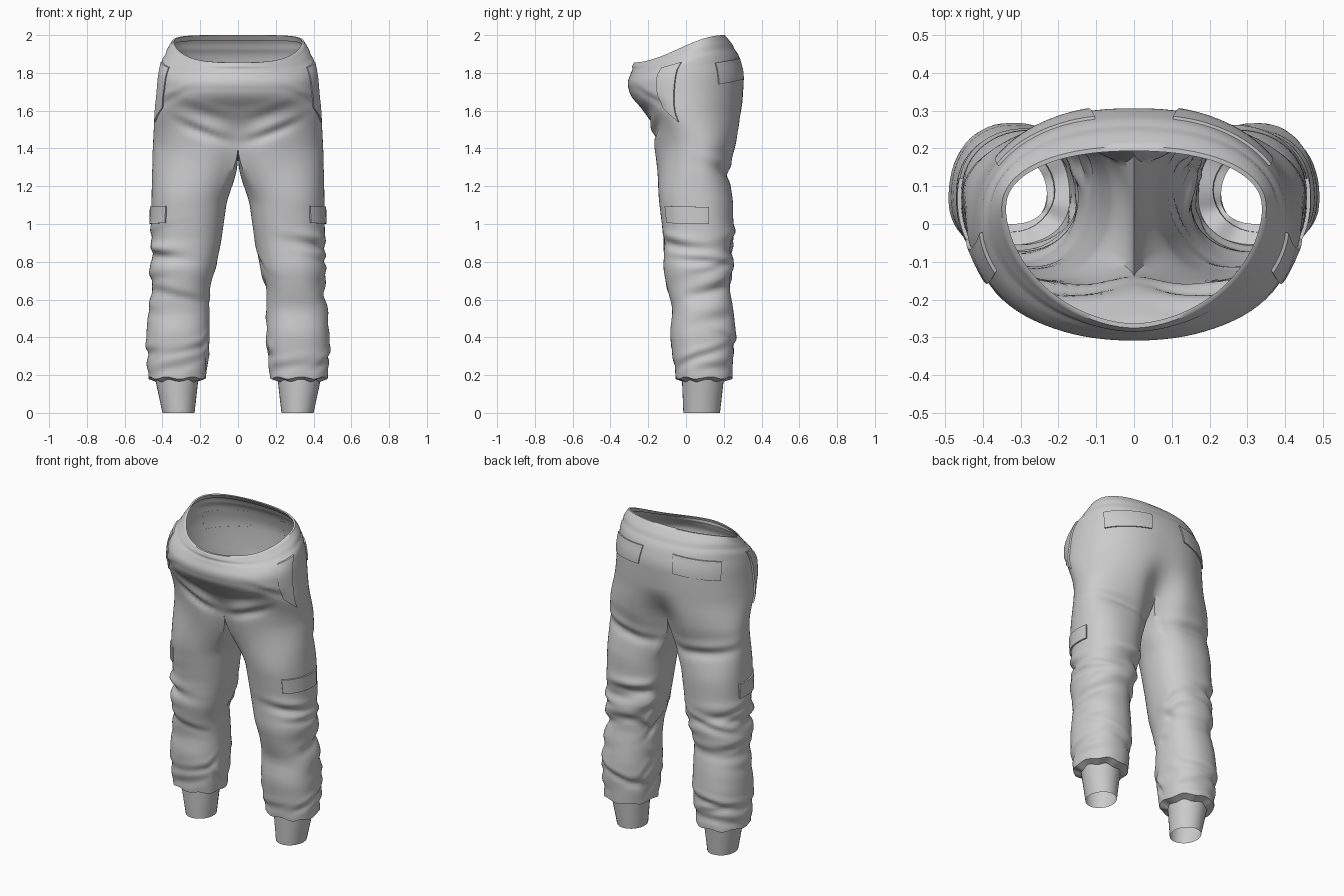
import bpy, bmesh, math, random
from math import sin, cos, pi, exp

cube = bpy.data.objects.get("Cube")
if cube:
    bpy.data.objects.remove(cube)

cloth = bpy.data.materials.new("grey_cloth")
cloth.use_nodes = True
cloth.diffuse_color = (0.6, 0.6, 0.6, 1)
cloth.node_tree.nodes["Principled BSDF"].inputs["Base Color"].default_value = (0.6, 0.6, 0.6, 1)

# Profile of one side: height, outer x, inner x, front y, back y
PROFILE = [
    (.165, .42, .23, 0, .18), (.185, .475, .17, -.055, .245),
    (.3, .485, .155, -.07, .25), (.42, .485, .15, -.085, .265),
    (.55, .475, .15, -.07, .25), (.66, .455, .15, -.1, .23),
    (.76, .47, .12, -.12, .25), (.9, .46, .09, -.115, .25),
    (1.1, .458, .062, -.14, .25), (1.28, .455, .028, -.165, .235),
    (1.42, .45, 0, -.185, .28), (1.52, .445, 0, -.19, .297),
    (1.6, .44, 0, -.22, .303), (1.7, .428, 0, -.295, .308),
    (1.8, .42, 0, -.312, .308), (1.9, .405, 0, -.287, .278),
    (1.95, .378, 0, -.287, .248), (2, .35, 0, -.275, .205)]
CROTCH, LEG_Y, WRAP = 1.42, .07, math.radians(50)
OUTER, INNER = 44, 14


def smooth(a, b, v):
    t = min(1, max(0, (v - a) / (b - a)))
    return t * t * (3 - 2 * t)


def mix(a, b, t):
    return a + (b - a) * t


def power(v, e):
    return math.copysign(abs(v) ** e, v)


def bump(v, width):
    return exp(-(v / width) ** 2)


def sample(z):
    for lo, hi in zip(PROFILE, PROFILE[1:]):
        if z <= hi[0]:
            break
    t = min(1, max(0, (z - lo[0]) / (hi[0] - lo[0])))
    return [mix(a, b, t) for a, b in zip(lo[1:], hi[1:])]


def section(z):
    # Averaged samples round off the profile, except at the hem and rim
    w = min(.025, max(0, z - .185) / 2, (2 - z) / 2)
    return [sum(v) / 3 for v in zip(sample(z - w), sample(z), sample(z + w))]


# Folds: position round the leg, height, slope, length, depth, width
def make_folds(seed):
    rng = random.Random(seed)
    folds = [(.12, 1.48, .5, .11, .016, .025), (.1, 1.58, .5, .1, .008, .03),
             (.8, 1.27, -.15, .2, .014, .03), (.3, 1.68, -.6, .08, .008, .03)]
    # Zones: height range, range round the leg, number, depth
    zones = [(.64, .93, .35, 1.2, 9, .018), (.62, .8, 0, 2, 4, .01),
             (.22, .45, 0, 2, 10, .014), (.45, .62, 0, 2, 3, .01)]
    for low, high, start, end, count, depth in zones:
        for _ in range(count):
            folds.append((rng.uniform(start, end), rng.uniform(low, high), rng.uniform(-.3, .3),
                          rng.uniform(.12, .25), depth * rng.uniform(.5, 1), rng.uniform(.022, .032)))
    return folds


FOLDS = {1: make_folds(3), -1: make_folds(8)}


def surface(u, z, side, off=0):
    """Point on the cloth: u 0..1 runs front to back outside, 1..2 back inside."""
    out, inn, front, back = section(z)
    # Leg section
    a = -WRAP + (pi + 2 * WRAP) * u if u <= 1 else pi + WRAP + (pi - 2 * WRAP) * (u - 1)
    lx = (out + inn) / 2 + (out - inn) / 2 * power(sin(a), .9)
    ly = LEG_Y - power(cos(a), .9) * (LEG_Y - front if cos(a) > 0 else back - LEG_Y)
    # Hip section, widest towards the front, with the centre seam drawn in
    h = pi * min(u, 1)
    mid = LEG_Y - .09 * smooth(1.4, 1.62, z) + .06 * smooth(1.85, 2, z)
    e = .92 + .18 * smooth(1.8, 1.98, z) if u < .5 else .9
    tx = out * max(0, sin(h)) ** e
    ty = mid - power(cos(h), e) * (mid - front if u < .5 else back - mid)
    seam_front = .045 * (1 - smooth(1.4, 1.62, z))
    seam_back = .08 * (1 - smooth(1.4, 1.65, z)) + .008 * (1 - smooth(1.6, 1.85, z))
    ty += (seam_front if u < .5 else -seam_back) * bump(tx, .1)
    if u > 1:
        tx, ty = 0, mix(back - seam_back, front + seam_front, u - 1)
    w = smooth(1.1, CROTCH, z)
    x, y = mix(lx, tx, w), mix(ly, ty, w)
    # Wrinkles and the waistband seam
    fold = 0
    for fu, fz, slope, length, depth, width in FOLDS[side]:
        du = (u - fu + 1) % 2 - 1
        dz = z - fz - slope * du
        if abs(dz) < .15:
            fold += depth * bump(du, length) * (bump(dz, width) - .6 * bump(dz - 1.6 * width, width))
    fade = min(1, x / .08) if z > 1.2 else smooth(.16, .23, z)
    push = off - .006 * bump(z - 1.925, .012) - fade * min(.022, max(-.018, fold))
    dx, dy = x - .22, y - LEG_Y
    if z > 1.3:
        dx = max(dx, 0)
    size = math.hypot(dx, dy) or 1
    x, y = x + dx / size * push, y + dy / size * push
    # Lowered front of the waist, sagging crotch and uneven hem
    zz = z - .145 * (1 - smooth(-.28, .2, y)) * max(0, (z - 1.5) / .5) ** 2
    if u > 1:
        zz -= .025 * w * sin(pi * (u - 1))
    zz += .006 * sin(a * 7 + side) * bump(z - .18, .06)
    return (max(x, 0) * side, y, zz)


def finish(name, bm, angle=50):
    mesh = bpy.data.meshes.new(name)
    bm.to_mesh(mesh)
    bm.free()
    mesh.materials.append(cloth)
    obj = bpy.data.objects.new(name, mesh)
    bpy.context.collection.objects.link(obj)
    bpy.ops.object.select_all(action='DESELECT')
    obj.select_set(True)
    bpy.context.view_layer.objects.active = obj
    bpy.ops.object.shade_smooth_by_angle(angle=math.radians(angle))


def skin(bm, rows, side, closed=False):
    for low, high in zip(rows, rows[1:]):
        n = len(low)
        for c in range(n if closed else n - 1):
            d = (c + 1) % n
            face = [low[c], low[d], high[d], high[c]]
            bm.faces.new(face if side > 0 else face[::-1])


# Trouser body: two closed legs opening into one hip shell with a turned-in rim
bm = bmesh.new()
outer_u = [i / OUTER for i in range(OUTER + 1)]
inner_u = [1 + (i + 1) / (INNER + 1) for i in range(INNER)]
leg_z = [.165, .175] + [mix(.185, CROTCH, i / 90) for i in range(91)]
hip_z = [(mix(CROTCH, 2, i / 42), 0) for i in range(1, 43)] + [(2, -.012), (1.97, -.016)]
for side in (1, -1):
    legs = [[bm.verts.new(surface(u, z, side)) for u in outer_u + inner_u] for z in leg_z]
    hips = [[bm.verts.new(surface(u, z, side, off)) for u in outer_u] for z, off in hip_z]
    skin(bm, legs, side, closed=True)
    skin(bm, [legs[-1][:OUTER + 1]] + hips, side)
seam = [v for v in bm.verts if abs(v.co.x) < .0005 and v.co.z > 1.3]
bmesh.ops.remove_doubles(bm, verts=seam, dist=.0005)
finish("trouser_body", bm)


# Pocket pieces: raised patches that follow the cloth, with edges tucked in
def patch(name, side, top_front, top_back, low_back, low_front, lift):
    bm = bmesh.new()
    n, m = 14, 8
    rows = []
    for j in range(-1, m + 2):
        row = []
        for i in range(-1, n + 2):
            s, t = min(1, max(0, i / n)), min(1, max(0, j / m))
            u, z = [mix(mix(low_front[k], low_back[k], s), mix(top_front[k], top_back[k], s), t) for k in (0, 1)]
            edge = i in (-1, n + 1) or j in (-1, m + 1)
            row.append(bm.verts.new(surface(u, z, side, -.001 if edge else lift)))
        rows.append(row)
    skin(bm, rows, side)
    bmesh.ops.remove_doubles(bm, verts=bm.verts, dist=.0001)
    finish(name, bm, 35)


# Plain ankle cuffs: open tapered tubes
def cuff(name, side):
    bm = bmesh.new()
    rows = []
    for t in (0, .5, 1):
        rx, ry = mix(.085, .117, t), mix(.097, .112, t)
        ring = [2 * pi * i / 32 for i in range(32)]
        rows.append([bm.verts.new((side * (mix(.315, .325, t) + rx * sin(a)),
                                   mix(.083, .09, t) - ry * cos(a), .195 * t)) for a in ring])
    skin(bm, rows, side, closed=True)
    finish(name, bm)


for label, side in (("left", 1), ("right", -1)):
    cuff(label + "_ankle_cuff", side)
    patch(label + "_thigh_flap", side, (.3, 1.095), (.55, 1.09), (.55, 1), (.3, 1.005), .009)
    patch(label + "_back_flap", side, (.675, 1.855), (.93, 1.88), (.92, 1.77), (.685, 1.74), .008)
    patch(label + "_front_pocket", side, (.36, 1.9), (.48, 1.9), (.44, 1.54), (.36, 1.62), .009)
